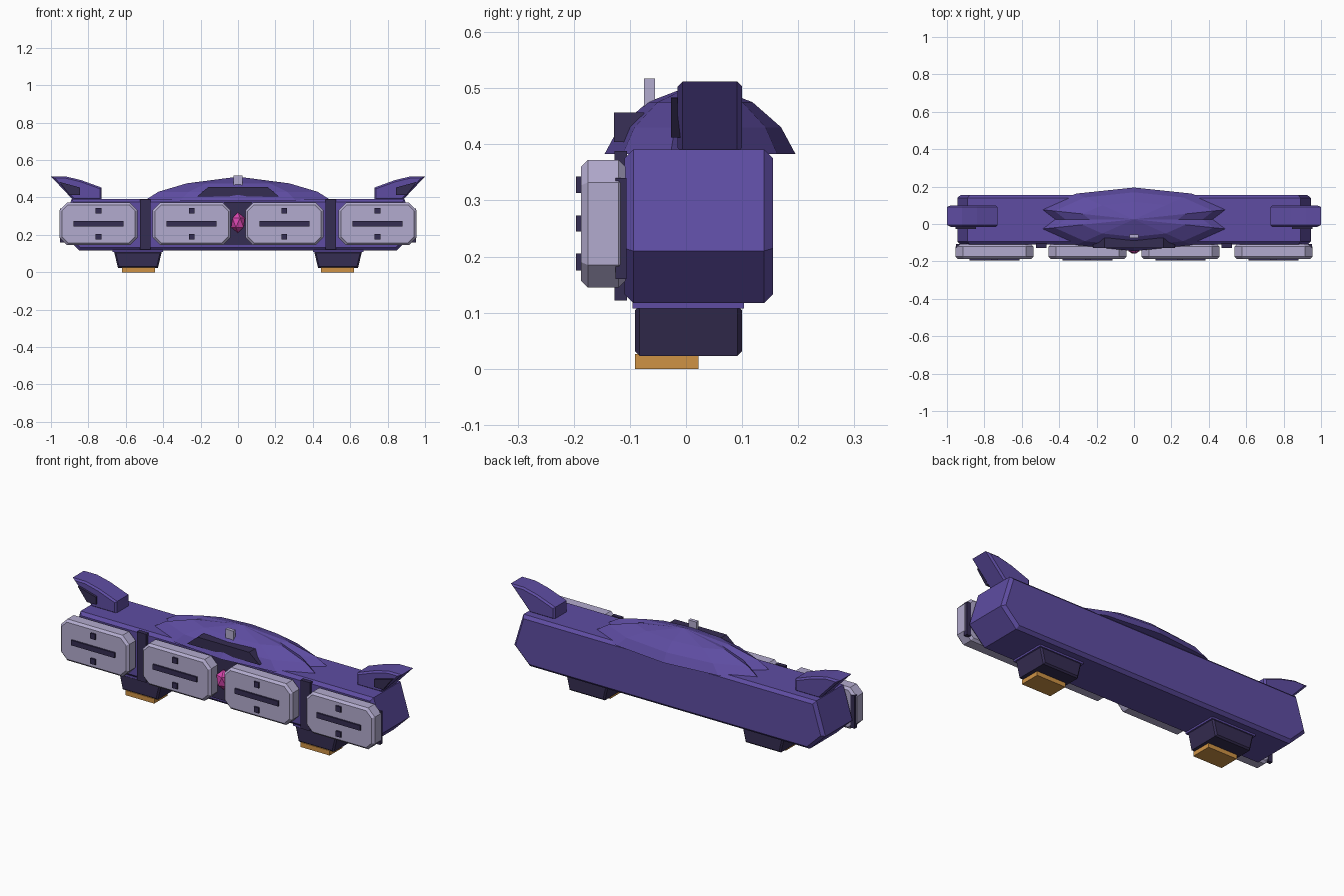
import bpy, bmesh, math

if "Cube" in bpy.data.objects:
    bpy.data.objects.remove(bpy.data.objects["Cube"])


def material(name, rgb):
    m = bpy.data.materials.new(name)
    m.diffuse_color = (*rgb, 1)
    m.use_nodes = True
    m.node_tree.nodes["Principled BSDF"].inputs["Base Color"].default_value = m.diffuse_color
    return m


PURPLE = material("purple", (0.112, 0.073, 0.36))
DARK = material("dark violet", (0.036, 0.026, 0.085))
PALE = material("pale lavender", (0.45, 0.41, 0.62))
ORANGE = material("orange", (0.62, 0.29, 0.06))
PINK = material("pink", (0.68, 0.06, 0.42))


def finish(name, bm, mat):
    bmesh.ops.recalc_face_normals(bm, faces=bm.faces[:])
    mesh = bpy.data.meshes.new(name)
    bm.to_mesh(mesh)
    bm.free()
    mesh.materials.append(mat)
    ob = bpy.data.objects.new(name, mesh)
    bpy.context.collection.objects.link(ob)
    return ob


def prism(name, profile, y0, y1, mat, bevel=0.0):
    """Extrude an x-z profile from y0 to y1 and chamfer the rims of both caps."""
    bm = bmesh.new()
    front = [bm.verts.new((x, y0, z)) for x, z in profile]
    back = [bm.verts.new((x, y1, z)) for x, z in profile]
    caps = [bm.faces.new(front), bm.faces.new(back[::-1])]
    n = len(profile)
    for i in range(n):
        j = (i + 1) % n
        bm.faces.new((front[j], front[i], back[i], back[j]))
    bmesh.ops.recalc_face_normals(bm, faces=bm.faces[:])
    if bevel:
        edges = [e for f in caps for e in f.edges]
        bmesh.ops.bevel(bm, geom=edges, offset=bevel, segments=1,
                        profile=0.5, affect='EDGES')
    return finish(name, bm, mat)


def box(name, x0, x1, y0, y1, z0, z1, mat):
    return prism(name, [(x0, z0), (x1, z0), (x1, z1), (x0, z1)], y0, y1, mat)


def mirrored(s, pts):
    return [(s * x, z) for x, z in pts]


# Main hull with pointed ends
prism("hull", [(-0.85, 0.117), (0.85, 0.117), (0.945, 0.21), (0.89, 0.391),
               (-0.89, 0.391), (-0.945, 0.21)], -0.11, 0.155, PURPLE, 0.016)

# Faceted canopy: stacked ten-sided rings with a crease at each end
bm = bmesh.new()
angles = [0, 18, 54, 90, 126, 162, 180, 198, 234, 270, 306, 342]
rings = []
for r, h in ((1, 0), (0.85, 0.37), (0.55, 0.72)):
    ring = []
    for a in angles:
        k = r * (0.82 if a in (0, 180) else 1)
        t = math.radians(a)
        ring.append(bm.verts.new((0.526 * k * math.cos(t),
                                  0.025 + 0.17 * k * math.sin(t),
                                  0.383 + 0.128 * h)))
    rings.append(ring)
peak = bm.verts.new((0, 0.025, 0.511))
bm.faces.new(rings[0][::-1])
for i in range(12):
    j = (i + 1) % 12
    for low, high in zip(rings, rings[1:]):
        bm.faces.new((low[i], low[j], high[j], high[i]))
    bm.faces.new((rings[2][i], rings[2][j], peak))
finish("canopy", bm, PURPLE)

# Windscreen and small mast on the canopy
prism("windscreen", [(-0.22, 0.404), (0.22, 0.404), (0.157, 0.457), (-0.157, 0.457)],
      -0.128, -0.075, DARK)
box("mast", -0.024, 0.024, -0.075, -0.055, 0.45, 0.517, PALE)

# Four octagonal front panels with a slot and two studs each
for n, cx in enumerate((-0.746, -0.248, 0.248, 0.746), 1):
    w, z0, z1, c = 0.208, 0.145, 0.372, 0.04
    prism(f"panel_{n}", [(cx - w + c, z0), (cx + w - c, z0), (cx + w, z0 + c),
                         (cx + w, z1 - c), (cx + w - c, z1), (cx - w + c, z1),
                         (cx - w, z1 - c), (cx - w, z0 + c)],
          -0.187, -0.108, PALE, 0.012)
    box(f"panel_slot_{n}", cx - 0.133, cx + 0.133, -0.196, -0.18, 0.245, 0.273, DARK)
    for label, z in (("lower", 0.19), ("upper", 0.328)):
        box(f"panel_stud_{label}_{n}", cx - 0.015, cx + 0.015,
            -0.196, -0.18, z - 0.015, z + 0.015, DARK)

# Dark centre plate with a pink gem
box("centre_plate", -0.075, 0.075, -0.118, -0.1, 0.145, 0.375, DARK)
bm = bmesh.new()
bmesh.ops.create_icosphere(bm, subdivisions=1, radius=0.055)
for v in bm.verts:
    v.co.x *= 0.75
    v.co.y *= 0.7
    v.co.y -= 0.125
    v.co.z += 0.265
finish("gem", bm, PINK)

for side, s in (("left", -1), ("right", 1)):
    # Vertical straps and end struts
    box(f"strap_{side}", s * 0.497 - 0.028, s * 0.497 + 0.028,
        -0.127, -0.105, 0.122, 0.388, DARK)
    box(f"end_strut_{side}", s * 0.938 - 0.013, s * 0.938 + 0.013,
        -0.126, -0.106, 0.16, 0.34, DARK)

    # Swept fin and its dark inlay
    prism(f"fin_{side}", mirrored(s, [(1.0, 0.512), (0.92, 0.512), (0.84, 0.493),
                                      (0.73, 0.453), (0.73, 0.385), (0.88, 0.385)]),
          -0.015, 0.1, PURPLE, 0.009)
    prism(f"fin_inlay_{side}", mirrored(s, [(0.955, 0.483), (0.845, 0.453),
                                            (0.845, 0.412), (0.9, 0.412)]),
          -0.027, -0.005, DARK)

    # Foot: mount, tapered block, orange pad
    box(f"foot_mount_{side}", s * 0.535 - 0.135, s * 0.535 + 0.135,
        -0.095, 0.103, 0.107, 0.12, PURPLE)
    prism(f"foot_{side}", mirrored(s, [(0.428, 0.023), (0.642, 0.023),
                                       (0.663, 0.112), (0.407, 0.112)]),
          -0.091, 0.1, DARK, 0.008)
    box(f"foot_pad_{side}", s * 0.533 - 0.088, s * 0.533 + 0.088,
        -0.091, 0.022, 0.0, 0.026, ORANGE)
